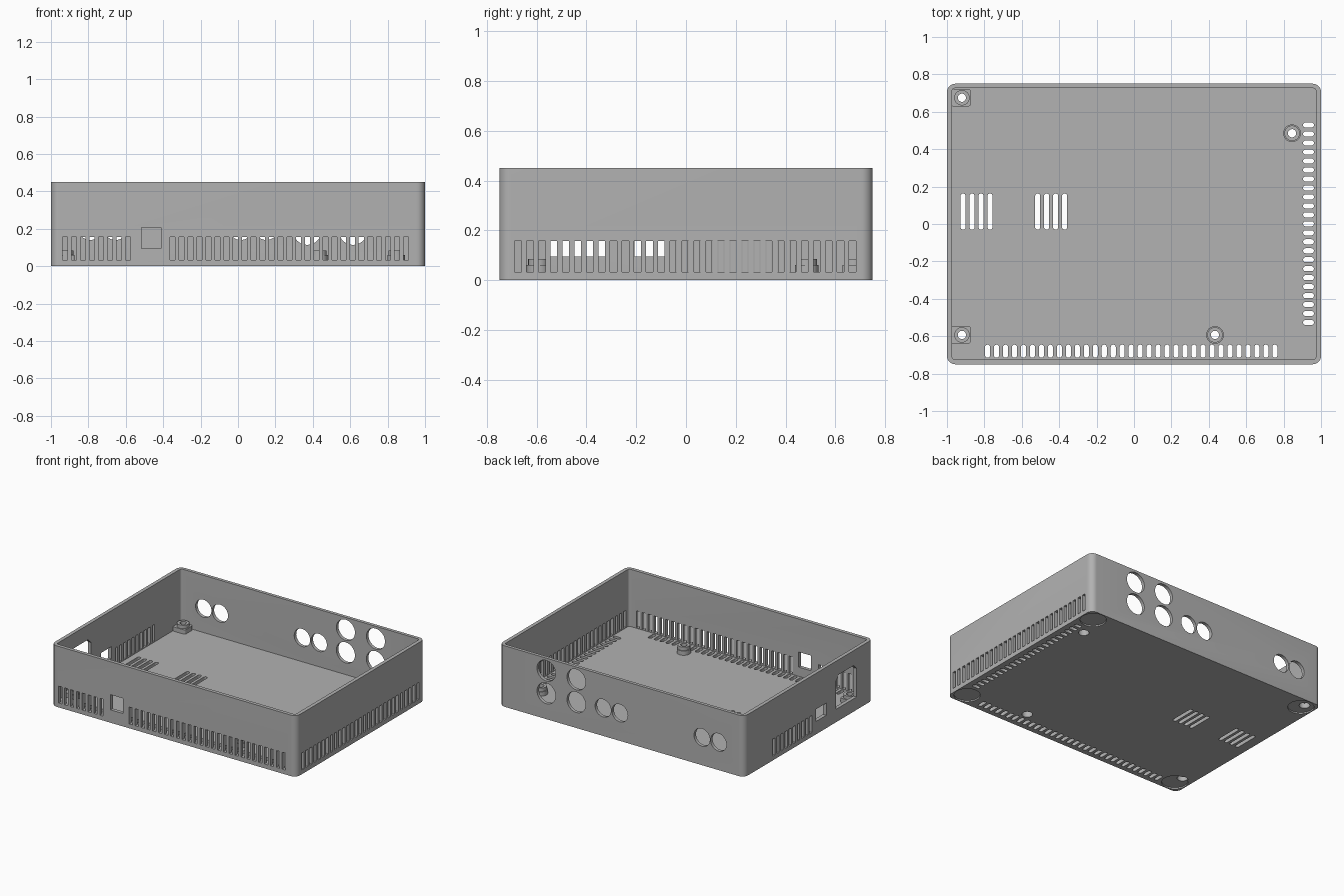
import bpy, bmesh
from math import sin, cos, pi

if "Cube" in bpy.data.objects:
    bpy.data.objects.remove(bpy.data.objects["Cube"], do_unlink=True)

grey = bpy.data.materials.new("matte grey")
grey.use_nodes = True
COLOUR = (0.445, 0.445, 0.445, 1)
grey.diffuse_color = COLOUR
grey.node_tree.nodes["Principled BSDF"].inputs["Base Color"].default_value = COLOUR

PITCH = 0.048
SLOT = 0.027
FLOOR = 0.028


def circle(u, v, r, n=40):
    return [(u + r * cos(2 * pi * i / n), v + r * sin(2 * pi * i / n)) for i in range(n)]


def rect(u0, u1, v0, v1):
    return [(u0, v0), (u1, v0), (u1, v1), (u0, v1)]


def rounded(u0, u1, v0, v1, r, n=6):
    pts = []
    corners = rect(u0 + r, u1 - r, v0 + r, v1 - r)
    for k, (u, v) in zip((2, 3, 0, 1), corners):
        for i in range(n + 1):
            a = (k + i / n) * pi / 2
            pts.append((u + r * cos(a), v + r * sin(a)))
    return pts


def prism(bm, pts, axis, lo, hi):
    """Extrude a 2D outline along an axis."""
    place = {"x": lambda u, v, w: (w, u, v),
             "y": lambda u, v, w: (u, w, v),
             "z": lambda u, v, w: (u, v, w)}[axis]
    a = [bm.verts.new(place(u, v, lo)) for u, v in pts]
    b = [bm.verts.new(place(u, v, hi)) for u, v in pts]
    bm.faces.new(a)
    bm.faces.new(b[::-1])
    for i in range(len(pts)):
        j = (i + 1) % len(pts)
        bm.faces.new((a[i], b[i], b[j], a[j]))


def make(name, bm):
    bmesh.ops.recalc_face_normals(bm, faces=bm.faces[:])
    mesh = bpy.data.meshes.new(name)
    bm.to_mesh(mesh)
    bm.free()
    mesh.materials.append(grey)
    ob = bpy.data.objects.new(name, mesh)
    bpy.context.collection.objects.link(ob)
    return ob


def carve(ob, cutters):
    bpy.context.view_layer.objects.active = ob
    for c in cutters:
        m = ob.modifiers.new(c.name, "BOOLEAN")
        m.operation, m.solver, m.object = "DIFFERENCE", "EXACT", c
        bpy.ops.object.modifier_apply(modifier=m.name)


def smooth(ob):
    bpy.ops.object.select_all(action="DESELECT")
    ob.select_set(True)
    bpy.context.view_layer.objects.active = ob
    bpy.ops.object.shade_smooth_by_angle(angle=pi / 6)


# Outer tray and its cavity
bm = bmesh.new()
prism(bm, rounded(-1, 1, -0.75, 0.75, 0.045, 8), "z", 0, 0.45)
tray = make("tray", bm)

bm = bmesh.new()
prism(bm, rounded(-0.973, 0.973, -0.724, 0.726, 0.015, 4), "z", FLOOR, 0.6)
cavity = make("cavity_cutter", bm)

bm = bmesh.new()
half = SLOT / 2


def wall_slot(axis, c, lo, hi):
    prism(bm, rect(c - half, c + half, 0.032, 0.157), axis, lo, hi)


# Vent slots in the front, left and right walls
for i in range(39):
    if not 8 <= i <= 11:
        wall_slot("y", -0.925 + i * PITCH, -0.8, -0.7)
for i in range(29):
    wall_slot("x", -0.675 + i * PITCH, 0.95, 1.1)
for i in range(10):
    wall_slot("x", -0.027 + i * PITCH, -1.1, -0.95)

# Square window in the front, power inlet and switch opening in the right wall
prism(bm, rect(-0.515, -0.413, 0.095, 0.207), "y", -0.8, -0.7)
prism(bm, rect(-0.207, -0.085, 0.095, 0.185), "x", -1.1, -0.95)
inlet = [(-0.56, 0.095), (-0.322, 0.095), (-0.322, 0.305),
         (-0.357, 0.34), (-0.525, 0.34), (-0.56, 0.305)]
prism(bm, inlet, "x", -1.1, -0.95)

# Round connector holes in the back wall
for x in (0.37, 0.615):
    for z in (0.19, 0.357):
        prism(bm, circle(x, z, 0.076), "y", 0.7, 0.8)
for x in (0.152, 0.015, -0.655, -0.79):
    prism(bm, circle(x, 0.205, 0.065), "y", 0.7, 0.8)


# Round-ended vents in the floor
def floor_slot(u0, u1, v0, v1):
    prism(bm, rounded(u0, u1, v0, v1, half * 0.98, 5), "z", -0.1, 0.05)


for i in range(33):
    x = -0.783 + i * PITCH
    floor_slot(x - half, x + half, -0.715, -0.645)
for i in range(23):
    y = -0.527 + i * PITCH
    floor_slot(0.904, 0.962, y - half, y + half)
for start in (-0.914, -0.515):
    for i in range(4):
        x = start + i * PITCH
        floor_slot(x - half, x + half, -0.03, 0.163)
openings = make("opening_cutter", bm)

# Shallow foot recesses under the corners
bm = bmesh.new()
for x in (-0.905, 0.905):
    for y in (-0.655, 0.655):
        prism(bm, circle(x, y, 0.088), "z", -0.1, 0.01)
recesses = make("foot_recess_cutter", bm)

# Screw bosses: a wide base, a narrower top, and a square pad by the wall
SCREWS = [(-0.92, 0.675), (-0.92, -0.593), (0.845, 0.485), (0.433, -0.593)]
bores, shafts = bmesh.new(), bmesh.new()
bosses = []
for n, (x, y) in enumerate(SCREWS):
    bm = bmesh.new()
    if x < -0.9:
        base = rounded(-0.98, x + 0.047, y - 0.046, y + 0.046, 0.012)
    else:
        base = circle(x, y, 0.047)
    prism(bm, base, "z", 0.014, 0.06)
    bosses.append(make(f"screw_boss_base_{n + 1}", bm))
    bm = bmesh.new()
    prism(bm, circle(x, y, 0.041), "z", 0.055, 0.085)
    bosses.append(make(f"screw_boss_top_{n + 1}", bm))
    prism(bores, circle(x, y, 0.036), "z", -0.1, 0.048)
    prism(shafts, circle(x, y, 0.022), "z", -0.1, 0.2)
bores = make("counterbore_cutter", bores)
shafts = make("screw_hole_cutter", shafts)

# Carve everything, then drop the cutters
carve(tray, [cavity, openings, recesses, bores])
for b in bosses:
    carve(b, [bores, shafts])
for ob in [tray] + bosses:
    smooth(ob)
for c in (cavity, openings, recesses, bores, shafts):
    bpy.data.objects.remove(c, do_unlink=True)
